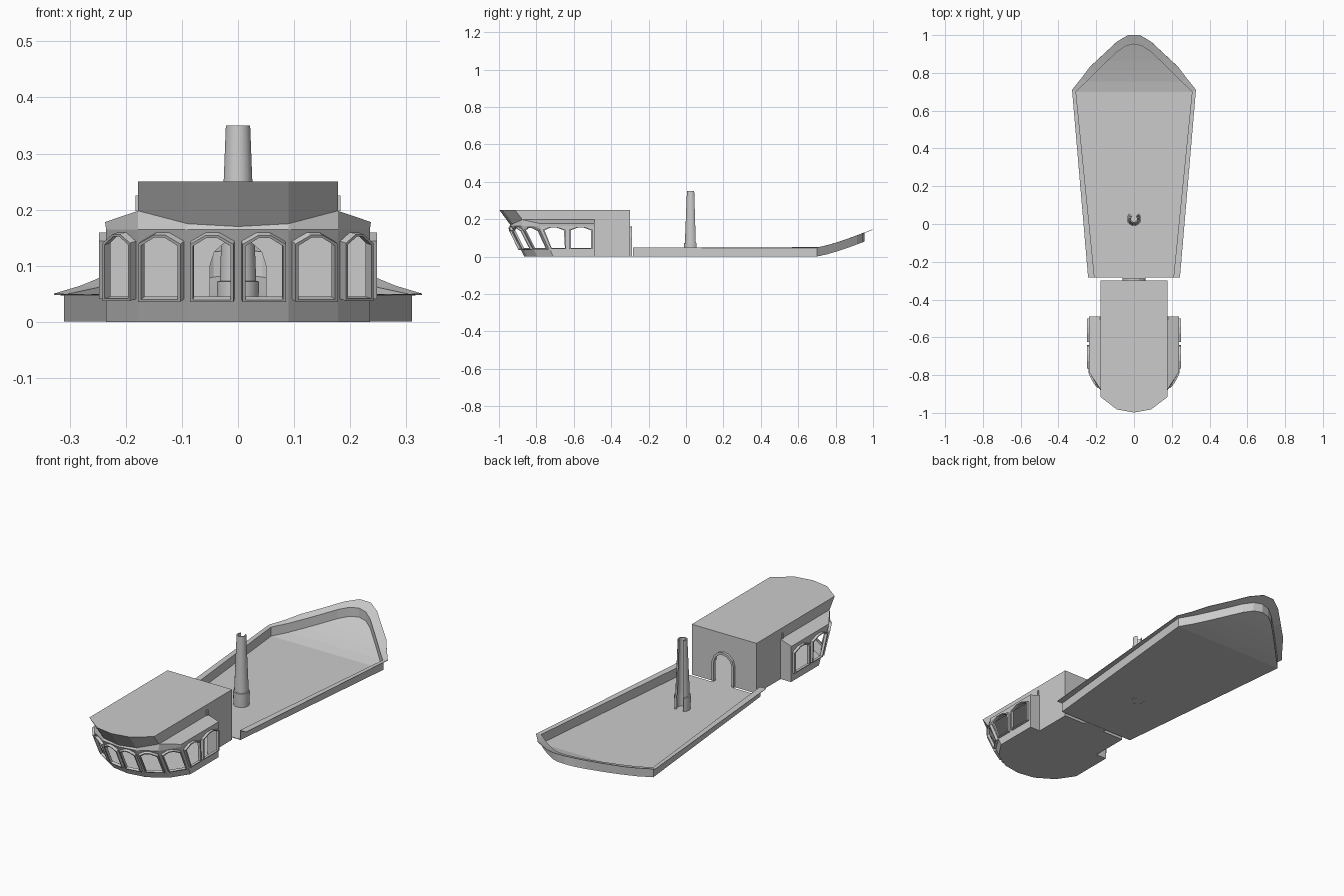
import bpy, bmesh, math
from mathutils import Vector

if "Cube" in bpy.data.objects:
    bpy.data.objects.remove(bpy.data.objects["Cube"])

CENTRE = Vector((0, -0.6, 0.1))


def make(name, faces, away=None, mirror=True, solid=0.0):
    """Mesh from polygons; optional outward fix, mirror and thickness."""
    bm = bmesh.new()
    for f in faces:
        bm.faces.new([bm.verts.new(p) for p in f])
    bmesh.ops.remove_doubles(bm, verts=bm.verts, dist=1e-5)
    bm.normal_update()
    if away is None:
        bmesh.ops.recalc_face_normals(bm, faces=bm.faces)
    else:
        for f in bm.faces:
            if f.normal.dot(f.calc_center_median() - away) < 0:
                f.normal_flip()
    me = bpy.data.meshes.new(name)
    bm.to_mesh(me)
    bm.free()
    ob = bpy.data.objects.new(name, me)
    bpy.context.collection.objects.link(ob)
    if mirror:
        m = ob.modifiers.new("mirror", 'MIRROR')
        m.merge_threshold = 1e-4
    if solid:
        s = ob.modifiers.new("thickness", 'SOLIDIFY')
        s.thickness = solid
        s.offset = -1
    return ob


def ring(outer, inner, offset, closed=True):
    """Solid band between two outlines, pushed out by offset."""
    n = len(outer)
    o2 = [p + offset for p in outer]
    i2 = [p + offset for p in inner]
    fs = []
    for i in range(n if closed else n - 1):
        j = (i + 1) % n
        fs += [(outer[i], outer[j], o2[j], o2[i]), (inner[i], inner[j], i2[j], i2[i]),
               (o2[i], o2[j], i2[j], i2[i]), (outer[i], outer[j], inner[j], inner[i])]
    if not closed:
        fs += [(outer[k], inner[k], i2[k], o2[k]) for k in (0, n - 1)]
    return fs


def box(name, lo, hi, mirror=True):
    (a, b, c), (d, e, f) = lo, hi
    base = [Vector(p) for p in ((a, b, c), (d, b, c), (d, e, c), (a, e, c))]
    top = [p + Vector((0, 0, f - c)) for p in base]
    sides = [(base[i], base[(i + 1) % 4], top[(i + 1) % 4], top[i]) for i in range(4)]
    return make(name, [base, top] + sides, mirror=mirror)


# Open deck: floor, low side wall and outward lip, rising to the bow
rows = [(-.283, .212, -.283, .243), (.70, .31, .71, .328), (.755, .255, .77, .28),
        (.81, .2, .83, .235), (.865, .143, .9, .16), (.915, .09, .965, .09),
        (.945, .045, 1, .03), (.955, 0, 1, 0)]


def rise(y):
    return .004 + .08 * (max(0, y - .70) / .255) ** 1.25


floor, wall, lip = [], [], []
for (y0, x0, v0, u0), (y1, x1, v1, u1) in zip(rows, rows[1:]):
    z0, z1 = rise(y0), rise(y1)
    a, b = (x0, y0, z0), (x1, y1, z1)
    quad = [(0, y0, z0), a, b]
    if x1 > 0:
        quad.append((0, y1, z1))
    floor.append(quad)
    at, bt = (x0, y0, z0 + .045), (x1, y1, z1 + .045)
    wall.append((a, b, bt, at))
    lip.append((at, bt, (u1, v1, rise(v1) + .045), (u0, v0, rise(v0) + .045)))
make("deck_floor", floor, away=Vector((0, 0, -5)), solid=.003)
make("deck_wall", wall, away=Vector((0, 0.3, 0.03)), solid=.003)
make("deck_lip", lip, away=Vector((0, 0, -5)), solid=.002)

# Cabin plan at the floor and at the window heads (right half)
B = [Vector((x, y, 0)) for x, y in ((0, -.865), (.09, -.85), (.178, -.795),
                                    (.235, -.71), (.235, -.635), (.235, -.49))]
T = [Vector((x, y, .165)) for x, y in ((0, -.945), (.09, -.932), (.178, -.88),
                                       (.235, -.785), (.235, -.635), (.235, -.49))]
S = [b.lerp(t, .2) for b, t in zip(B, T)]
arch = [(.07, .06), (.93, .06), (.93, .84), (.62, .96), (.38, .96), (.07, .84)]
shell, frames = [], []
for i in range(5):
    bl, br, tl, tr = S[i], S[i + 1], T[i], T[i + 1]
    shell.append((B[i], B[i + 1], br, bl))
    # Window opening in this facet
    at = lambda u, v: bl.lerp(br, u).lerp(tl.lerp(tr, u), v)
    h = [at(u, v) for u, v in arch]
    shell += [(bl, br, h[1], h[0]), (br, tr, h[2], h[1]), (tr, h[3], h[2]),
              (tr, tl, h[4], h[3]), (tl, h[5], h[4]), (tl, bl, h[0], h[5])]
    # Raised window frame
    inner = [at(.5 + (u - .5) * .86, .5 + (v - .5) * .93) for u, v in arch]
    n = (br - bl).cross(tl - bl).normalized()
    if n.dot(bl - CENTRE) < 0:
        n = -n
    frames += [ring(h, inner, n * .013)]
for k, f in enumerate(frames):
    make("window_frame_%d" % (k + 1), f)

# Roof, sloped visor, bay roof and remaining cabin walls
V = Vector
R = [V((0, -.998, .25)), V((.09, -.982, .25)), V((.178, -.915, .25))]
M = [V((0, -.94, .17)), V((.09, -.927, .175)), V((.178, -.875, .198))]
bay_f, bay_b, top_b = V((.237, -.785, .178)), V((.237, -.49, .178)), V((.178, -.49, .198))
for i in range(2):
    shell += [(R[i], R[i + 1], M[i + 1], M[i]), (M[i], M[i + 1], T[i + 1], T[i])]
shell += [
    (M[2], bay_f, bay_b, top_b),
    (T[2], T[3], bay_f, M[2]),
    (T[3], T[4], T[5], bay_b, bay_f),
    (top_b, M[2], R[2], V((.178, -.49, .25))),
    (V((.178, -.49, 0)), B[5], S[5], T[5], bay_b, top_b),
    (V((.178, -.3, 0)), V((.178, -.49, 0)), top_b, V((.178, -.49, .25)), V((.178, -.3, .25))),
    [V((0, -.3, .25)), V((.178, -.3, .25)), V((.178, -.49, .25))] + R[::-1],
    B + [V((.178, -.49, 0)), V((.178, -.3, 0)), V((0, -.3, 0))],
    # Rear wall with arched doorway
    [V((x, -.3, z)) for x, z in ((.178, 0), (.178, .25), (0, .25), (0, .148),
                                 (.022, .143), (.042, .125), (.05, .1), (.05, 0))],
]
make("cabin_shell", shell, away=CENTRE, solid=.003)

# Door surround, sill and small side posts
outer = [V((x, -.302, z)) for x, z in ((.06, 0), (.06, .105), (.05, .133), (.026, .154), (0, .16))]
inner = [V((x, -.302, z)) for x, z in ((.05, 0), (.05, .1), (.042, .125), (.022, .143), (0, .148))]
make("door_surround", ring(outer, inner, V((0, .014, 0)), closed=False))
box("door_sill", (-.06, -.304, 0), (.06, -.28, .004), mirror=False)
box("side_post", (.176, -.505, .198), (.183, -.495, .225))

# Funnel: tapered tube with a slot on its rear side and a collar at the foot
profile = [(.036, 0), (.038, .065), (.038, .072), (.033, .073), (.022, .35)]
steps, gap = 14, math.radians(80)
start = math.pi / 2 + gap / 2


def polar(r, z, k):
    a = start + (2 * math.pi - gap) * k / steps
    return V((r * math.cos(a), .027 + r * math.sin(a), z))


tube = []
for (r0, z0), (r1, z1) in zip(profile, profile[1:]):
    q0, q1 = r0 * .72, r1 * .72
    for k in range(steps):
        tube += [(polar(r0, z0, k), polar(r0, z0, k + 1), polar(r1, z1, k + 1), polar(r1, z1, k)),
                 (polar(q0, z0, k), polar(q0, z0, k + 1), polar(q1, z1, k + 1), polar(q1, z1, k))]
    for k in (0, steps):
        tube.append((polar(r0, z0, k), polar(q0, z0, k), polar(q1, z1, k), polar(r1, z1, k)))
for r, z in (profile[0], profile[-1]):
    for k in range(steps):
        tube.append((polar(r, z, k), polar(r, z, k + 1), polar(r * .72, z, k + 1), polar(r * .72, z, k)))
funnel = make("funnel", tube, mirror=False)
bpy.context.view_layer.objects.active = funnel
funnel.select_set(True)
bpy.ops.object.shade_smooth_by_angle(angle=math.radians(35))
